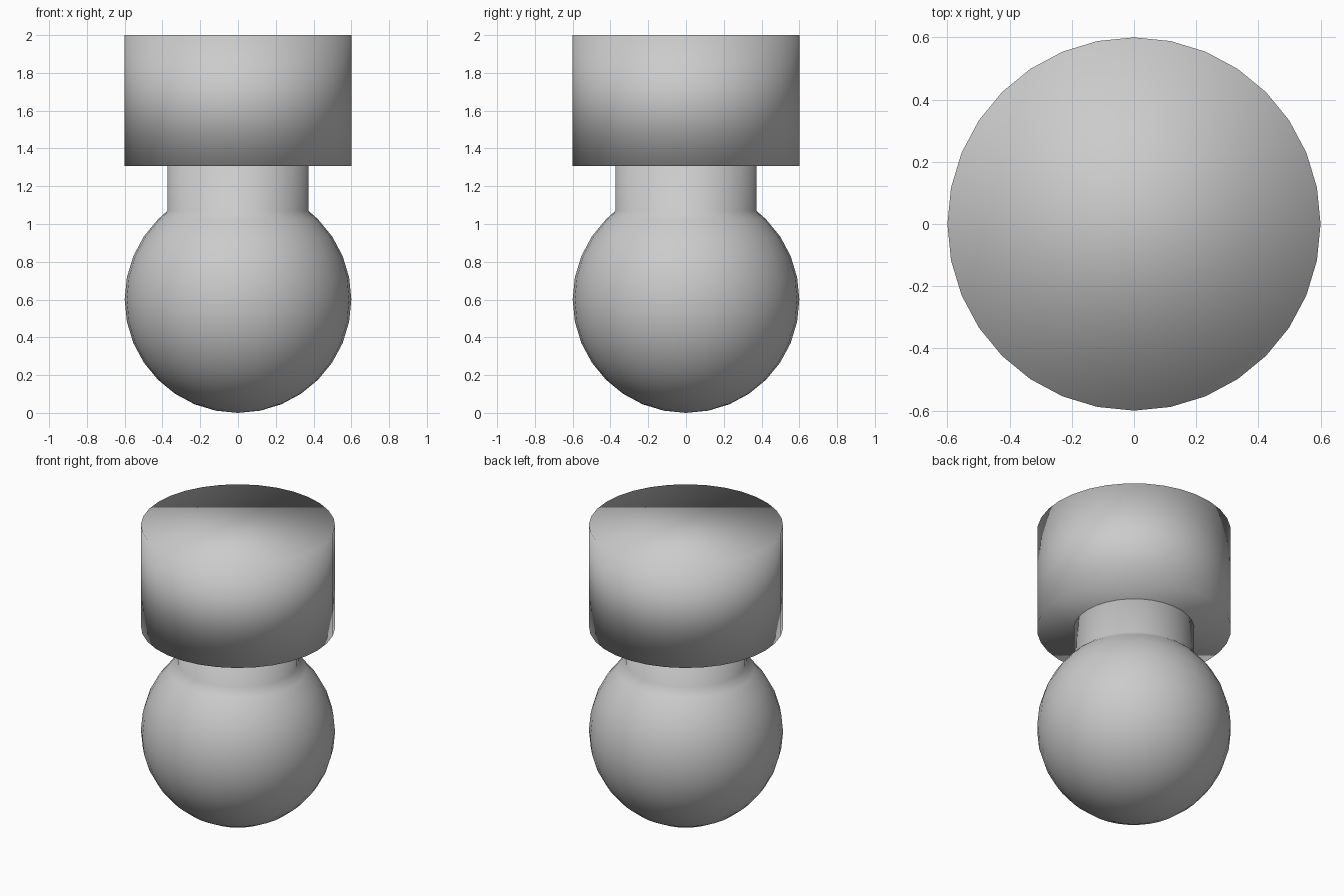
import bpy, bmesh, math

if "Cube" in bpy.data.objects:
    bpy.data.objects.remove(bpy.data.objects["Cube"])

SIDES = 32


def lathe(name, profile):
    """Closed smooth body turned around z from (radius, height) points."""
    bm = bmesh.new()
    rings = []
    for r, z in profile:
        if r < 1e-6:
            rings.append([bm.verts.new((0, 0, z))])
        else:
            rings.append([bm.verts.new((r * math.cos(2 * math.pi * i / SIDES),
                                        r * math.sin(2 * math.pi * i / SIDES), z))
                          for i in range(SIDES)])
    for low, high in zip(rings, rings[1:]):
        for i in range(SIDES):
            j = (i + 1) % SIDES
            if len(low) == 1:
                bm.faces.new((low[0], high[j], high[i]))
            else:
                bm.faces.new((low[i], low[j], high[j], high[i]))
    # flat caps on open ends
    if len(rings[0]) > 1:
        bm.faces.new(rings[0][::-1])
    bm.faces.new(rings[-1])
    for f in bm.faces:
        f.smooth = True
    mesh = bpy.data.meshes.new(name)
    bm.to_mesh(mesh)
    bm.free()
    obj = bpy.data.objects.new(name, mesh)
    bpy.context.collection.objects.link(obj)
    return obj


# Ball with the neck blended into its top
R, NECK = 0.6, 0.373
profile = [(R * math.sin(math.pi * k / 16), R - R * math.cos(math.pi * k / 16))
           for k in range(13)]
profile += [(NECK, R + math.sqrt(R * R - NECK * NECK)), (NECK, 1.5)]
lathe("ball_and_neck", profile)

# Drum-shaped head
lathe("head", [(R, 1.307), (R, 2.0)])
